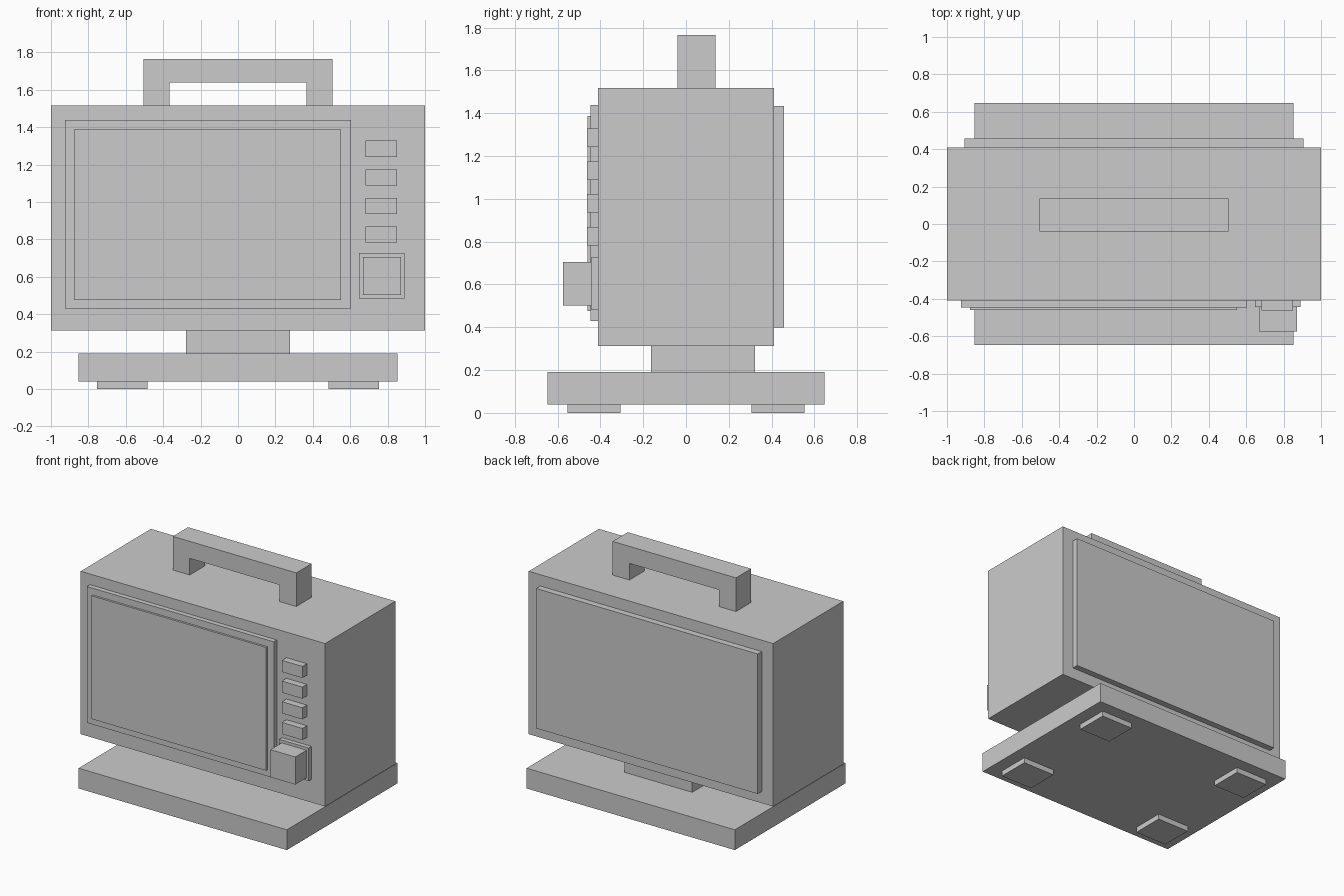
import bpy, bmesh

if "Cube" in bpy.data.objects:
    bpy.data.objects.remove(bpy.data.objects["Cube"])


def link(name, bm):
    bmesh.ops.recalc_face_normals(bm, faces=bm.faces)
    mesh = bpy.data.meshes.new(name)
    bm.to_mesh(mesh)
    bm.free()
    obj = bpy.data.objects.new(name, mesh)
    bpy.context.collection.objects.link(obj)
    return obj


def box(name, x, y, z):
    """Box from (min, max) ranges on each axis."""
    bm = bmesh.new()
    bmesh.ops.create_cube(bm, size=1)
    for v in bm.verts:
        v.co = [r[0] if c < 0 else r[1] for c, r in zip(v.co, (x, y, z))]
    return link(name, bm)


def extrude_profile(name, pts, y):
    """Extrude an x-z outline along y."""
    bm = bmesh.new()
    face = bm.faces.new([bm.verts.new((px, y[0], pz)) for px, pz in pts])
    new = bmesh.ops.extrude_face_region(bm, geom=[face])["geom"]
    bm_verts = [g for g in new if isinstance(g, bmesh.types.BMVert)]
    bmesh.ops.translate(bm, verts=bm_verts, vec=(0, y[1] - y[0], 0))
    return link(name, bm)


FRONT, BACK = -0.41, 0.41

# Stand
box("base", (-0.852, 0.852), (-0.646, 0.646), (0.04, 0.19))
box("neck", (-0.277, 0.277), (-0.163, 0.323), (0.19, 0.312))
for sx, side in ((-1, "left"), (1, "right")):
    for sy, end in ((-1, "front"), (1, "back")):
        xs = sorted((sx * 0.485, sx * 0.753))
        ys = sorted((sy * 0.307, sy * 0.553))
        box(f"{end}_{side}_foot", xs, ys, (0, 0.04))

# Cabinet and rear cover
box("cabinet", (-1, 1), (FRONT, BACK), (0.312, 1.517))
box("back_panel", (-0.907, 0.907), (BACK, 0.457), (0.398, 1.433))

# Screen
box("screen_frame", (-0.925, 0.605), (FRONT, -0.446), (0.43, 1.438))
box("screen", (-0.876, 0.552), (-0.446, -0.461), (0.477, 1.388))

# Controls
for i in range(4):
    top = 1.328 - i * 0.153
    box(f"button_{i + 1}", (0.683, 0.85), (FRONT, -0.462), (top - 0.086, top))
box("knob_plate", (0.647, 0.889), (FRONT, -0.443), (0.483, 0.727))
box("knob", (0.667, 0.871), (-0.443, -0.574), (0.502, 0.706))

# Carrying handle
w, t, bottom, inner, top = 0.505, 0.138, 1.517, 1.64, 1.766
extrude_profile("handle", [
    (-w, bottom), (-w, top), (w, top), (w, bottom),
    (w - t, bottom), (w - t, inner), (t - w, inner), (t - w, bottom),
], (-0.04, 0.137))
